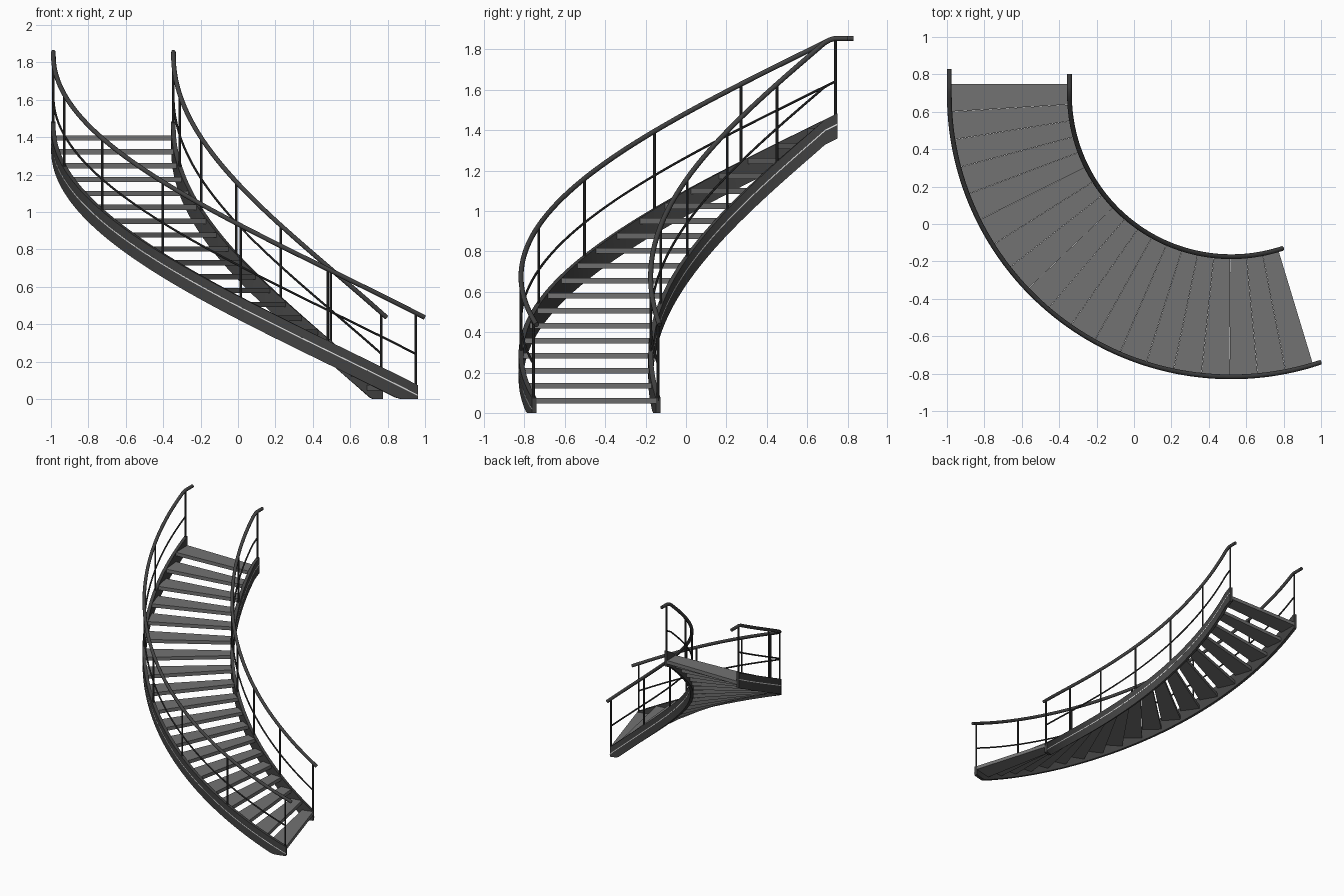
import bpy, bmesh, math
from mathutils import Vector

if "Cube" in bpy.data.objects:
    bpy.data.objects.remove(bpy.data.objects["Cube"])

CX, CY = 0.52, 0.69           # centre of the curved flight
R_IN, R_OUT = 0.865, 1.507    # rail / stringer radii
N, RISE = 19, 0.0742          # treads and rise
START, STEP = 16.9, 5.75      # start angle past "straight down", degrees per tread


def material(name, v):
    m = bpy.data.materials.new(name)
    m.diffuse_color = (v, v, v, 1)
    m.use_nodes = True
    m.node_tree.nodes["Principled BSDF"].inputs["Base Color"].default_value = m.diffuse_color
    return m


TREAD = material("mid grey tread", 0.17)
METAL = material("dark grey metal", 0.055)
POST = material("charcoal post", 0.035)
LIGHT = material("pale strip", 0.75)


def path(t, r):
    """Plan position at tread number t: an arc, then a short straight landing end."""
    if t <= 18:
        a = START - STEP * t
    else:
        a = max(-90, START - STEP * 18 - (t - 18) / 0.6 * (90 + START - STEP * 18))
    a = math.radians(a)
    y = CY - r * math.cos(a)
    if t > 18.6:
        y = CY + (t - 18.6) * 0.15
    return CX + r * math.sin(a), y


def nose(t):
    return RISE * (1 + t)


def finish(bm, name, mat, smooth=True):
    bmesh.ops.recalc_face_normals(bm, faces=bm.faces)
    me = bpy.data.meshes.new(name)
    bm.to_mesh(me)
    bm.free()
    me.materials.append(mat)
    ob = bpy.data.objects.new(name, me)
    bpy.context.collection.objects.link(ob)
    if smooth:
        bpy.context.view_layer.objects.active = ob
        ob.select_set(True)
        bpy.ops.object.shade_smooth_by_angle(angle=math.radians(35))
        ob.select_set(False)
    return ob


def skin(bm, rings):
    """Join successive closed rings of points and cap both ends."""
    rings = [[bm.verts.new(p) for p in ring] for ring in rings]
    n = len(rings[0])
    for a, b in zip(rings, rings[1:]):
        for i in range(n):
            j = (i + 1) % n
            bm.faces.new((a[i], a[j], b[j], b[i]))
    bm.faces.new(rings[0])
    bm.faces.new(rings[-1][::-1])


def band(name, mat, r0, r1, top, bottom, count=95):
    """Rectangular section swept along the flight."""
    bm = bmesh.new()
    rings = []
    for i in range(count + 1):
        t = N * i / count
        z1, z0 = top(t), bottom(t)
        a, b = path(t, r0), path(t, r1)
        rings.append([(*a, z0), (*b, z0), (*b, z1), (*a, z1)])
    skin(bm, rings)
    return finish(bm, name, mat)


def tube(name, mat, pts, rad, sides=10):
    """Round bar along a list of points."""
    bm = bmesh.new()
    rings = []
    for i, p in enumerate(pts):
        d = (pts[min(i + 1, len(pts) - 1)] - pts[max(i - 1, 0)]).normalized()
        ref = Vector((0, 0, 1)) if abs(d.z) < 0.9 else Vector((1, 0, 0))
        u = d.cross(ref).normalized()
        v = u.cross(d)
        rings.append([p + rad * (math.cos(k * math.tau / sides) * u +
                                 math.sin(k * math.tau / sides) * v) for k in range(sides)])
    skin(bm, rings)
    return finish(bm, name, mat)


# Treads: wedge slabs between the stringers
for k in range(N):
    bm = bmesh.new()
    top = nose(k)
    rings = []
    for i in range(6):
        t = k + 0.004 + 0.992 * i / 5
        a, b = path(t, R_IN + 0.008), path(t, R_OUT - 0.008)
        rings.append([(*a, top - 0.028), (*b, top - 0.028), (*b, top), (*a, top)])
    skin(bm, rings)
    finish(bm, f"tread_{k + 1:02d}", TREAD, smooth=False)


def rail_height(t):
    return min(nose(t) + 0.382, 1.854)


for side, r, sign in (("inner", R_IN, -1), ("outer", R_OUT, 1)):
    # Stringer, cut flat at the floor and at the landing
    band(f"{side}_stringer", METAL, r - 0.012, r + 0.012, nose,
         lambda t: min(max(0.0, nose(t) - 0.125), 1.378))
    # Pale line along the exposed face
    face = r + sign * 0.012
    band(f"{side}_stringer_line", LIGHT, face - sign * 0.003, face + sign * 0.001,
         lambda t: nose(t) - 0.051, lambda t: nose(t) - 0.058)
    # Handrail, running past both ends and level at the top
    t_end = 19.53 if side == "outer" else 19.35
    ts = [-0.27 + (18.75 + 0.27) * i / 90 for i in range(91)] + [18.9, t_end]
    tube(f"{side}_handrail", METAL,
         [Vector((*path(t, r), rail_height(t))) for t in ts], 0.0125, 12)
    # Middle rail
    ts = [0.05 + 18.9 * i / 90 for i in range(91)]
    tube(f"{side}_middle_rail", POST,
         [Vector((*path(t, r), nose(t) + 0.163)) for t in ts], 0.006, 8)
    # Posts
    for k in range(7):
        t = 0.06 + 18.88 * k / 6
        x, y = path(t, r)
        tube(f"{side}_post_{k + 1}", POST,
             [Vector((x, y, nose(t) - 0.02)), Vector((x, y, rail_height(t)))], 0.007, 10)
